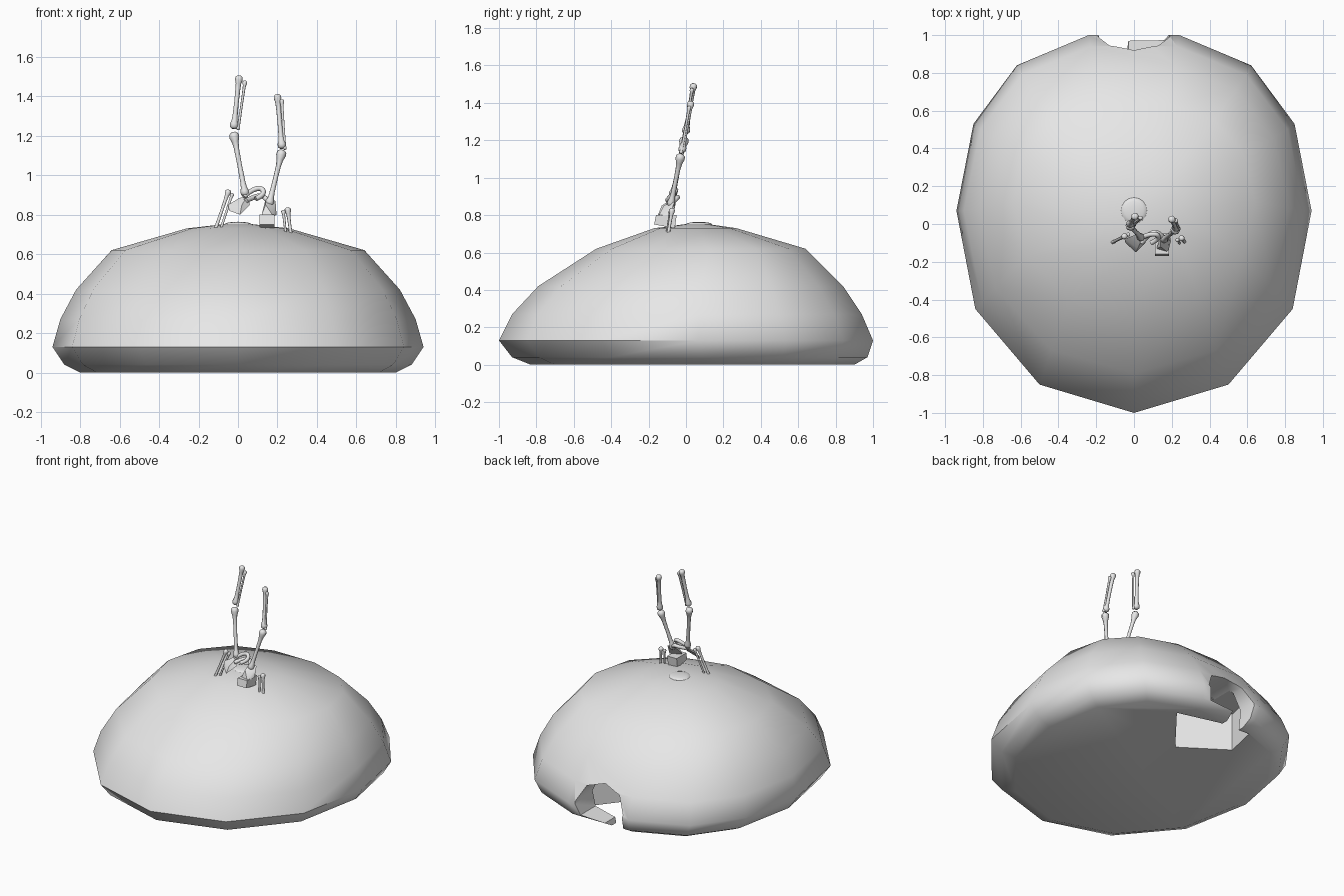
import bpy
import bmesh
import math
from mathutils import Vector, Matrix

cube = bpy.data.objects.get("Cube")
if cube:
    bpy.data.objects.remove(cube, do_unlink=True)

grey = bpy.data.materials.new("plain_grey")
grey.use_nodes = True
grey.diffuse_color = (0.8, 0.8, 0.8, 1)
grey.node_tree.nodes["Principled BSDF"].inputs["Base Color"].default_value = (0.8, 0.8, 0.8, 1)


def finish(name, bm, angle=50):
    """Turn a bmesh into a smooth shaded grey object."""
    bmesh.ops.recalc_face_normals(bm, faces=bm.faces)
    mesh = bpy.data.meshes.new(name)
    bm.to_mesh(mesh)
    bm.free()
    mesh.materials.append(grey)
    ob = bpy.data.objects.new(name, mesh)
    bpy.context.collection.objects.link(ob)
    smooth(ob, angle)
    return ob


def smooth(ob, angle):
    bpy.ops.object.select_all(action='DESELECT')
    ob.select_set(True)
    bpy.context.view_layer.objects.active = ob
    bpy.ops.object.shade_smooth_by_angle(angle=math.radians(angle))


def loft(bm, rings):
    """Bridge successive vertex loops into a closed body."""
    loops = [[bm.verts.new(p) for p in ring] for ring in rings]
    n = len(loops[0])
    for lo, hi in zip(loops, loops[1:]):
        for i in range(n):
            j = (i + 1) % n
            bm.faces.new((lo[i], lo[j], hi[j], hi[i]))
    bm.faces.new(loops[0][::-1])
    return loops[-1]


def prism(name, outline, axis, start, end):
    """Extrude a flat outline along y or z."""
    def place(p, d):
        return (p[0], d, p[1]) if axis == 'Y' else (p[0], p[1], d)
    bm = bmesh.new()
    bm.faces.new(loft(bm, [[place(p, d) for p in outline] for d in (start, end)]))
    return finish(name, bm)


def cut(ob, cutter):
    cutter.hide_render = True
    mod = ob.modifiers.new("cut", 'BOOLEAN')
    mod.operation = 'DIFFERENCE'
    mod.solver = 'EXACT'
    mod.object = cutter
    bpy.context.view_layer.objects.active = ob
    bpy.ops.object.modifier_apply(modifier=mod.name)
    bpy.data.objects.remove(cutter, do_unlink=True)


# Mound: thirteen-sided outline stacked in rings that lean to the back
half = [(.5, -.85), (.84, -.45), (.94, .07), (.85, .53), (.62, .84), (.24, 1)]
outline = [(0, -1)] + half + [(-x, y) for x, y in reversed(half)]
levels = [  # height, half width, front, back
    (0, .80, -.83, .90), (.04, .88, -.93, .97), (.13, .94, -1, 1),
    (.27, .90, -.93, .94), (.42, .82, -.79, .84), (.62, .64, -.48, .64),
    (.73, .26, -.17, .27)]
rings = []
for z, w, front, back in levels:
    mid, depth = (front + back) / 2, (back - front) / 2
    rings.append([(x * w / .94, mid + y * depth, z) for x, y in outline])
bm = bmesh.new()
top = loft(bm, rings)
apex = bm.verts.new((0, .06, .76))
for i in range(len(top)):
    bm.faces.new((top[i], top[(i + 1) % len(top)], apex))
mound = finish("mound", bm)

# Burrow: arched doorway at the back and a jagged opening in the floor
arch = [(.16, .05), (.19, .15), (.13, .26), (0, .3), (-.13, .26),
        (-.19, .15), (-.17, -.05), (-.05, -.05), (-.03, .04)]
cut(mound, prism("doorway_cutter", arch, 'Y', .7, 1.2))
floor = [(.28, .77), (0, .42), (-.31, .63), (-.26, .86), (-.02, .85)]
cut(mound, prism("cavity_cutter", floor, 'Z', -.05, .27))
smooth(mound, 50)

# Buried skull just showing at the top
bm = bmesh.new()
bmesh.ops.create_uvsphere(bm, u_segments=16, v_segments=8, radius=.07,
                          matrix=Matrix.Translation((0, .07, .75)) @ Matrix.Diagonal((1, 1, .2, 1)))
finish("skull_cap", bm)


def bone(name, a, b, shaft, end_a, end_b):
    """Lathed bone with swollen ends from a to b."""
    a, b = Vector(a), Vector(b)
    length = (b - a).length
    turn = (b - a).to_track_quat('Z', 'Y')
    ra, rb = end_a / length, end_b / length
    profile = [(-ra * .7, end_a * .5), (-ra * .3, end_a * .95), (ra * .4, end_a), (ra * 1.3, end_a * .7),
               (ra * 2.6, shaft), (.5, shaft * .9), (1 - rb * 2.6, shaft),
               (1 - rb * 1.3, end_b * .7), (1 - rb * .4, end_b), (1 + rb * .3, end_b * .95), (1 + rb * .7, end_b * .5)]
    loops = []
    for t, r in profile:
        loops.append([a + turn @ Vector((r * math.cos(k * math.tau / 8), r * math.sin(k * math.tau / 8),
                                         t * length)) for k in range(8)])
    bm = bmesh.new()
    bm.faces.new(loft(bm, loops))
    return finish(name, bm, 60)


# Legs pointing up: thigh, knee, paired shin bones
legs = {
    "right": ((.035, -.07, .91), (-.02, -.01, 1.20), (-.02, 0, 1.25), (.005, .04, 1.49), .03),
    "left": ((.16, -.08, .86), (.22, -.03, 1.11), (.222, -.02, 1.15), (.2, .025, 1.395), .022)}
for side, (hip, knee, shin, ankle, gap) in legs.items():
    bone(side + "_thigh", hip, knee, .013, .022, .025)
    bone(side + "_shin", shin, ankle, .013, .022, .02)
    off = Vector((gap, -.008, -.02))
    bone(side + "_calf_bone", Vector(shin) + off * .7, Vector(ankle) + off, .007, .01, .012)

# Forearms leaning out of the mound: paired bones
arms = {"right": ((-.12, -.10, .71), (-.05, -.065, .915), (.022, .01, -.015)),
        "left": ((.272, -.10, .67), (.252, -.075, .825), (-.025, -.01, -.01))}
for side, (low, high, off) in arms.items():
    bone(side + "_forearm", low, high, .009, .014, .016)
    bone(side + "_forearm_thin", Vector(low) + Vector(off), Vector(high) + Vector(off) * .9, .007, .01, .011)


def hull(name, points):
    bm = bmesh.new()
    for p in points:
        bm.verts.new(p)
    bmesh.ops.convex_hull(bm, input=bm.verts)
    return finish(name, bm)


# Pelvis: two hip blades, a ring between them and the tail bone
hull("right_hip_blade", [(-.05, -.08, .85), (0, -.06, .88), (.05, -.06, .90), (.06, -.10, .85),
                         (.01, -.15, .80), (-.045, -.10, .82), (.02, -.13, .85)])
hull("left_hip_blade", [(.14, -.06, .88), (.19, -.06, .87), (.195, -.09, .80), (.12, -.13, .80),
                        (.14, -.12, .85), (.18, -.15, .79)])
hull("hip_block", [(x, y, z) for x in (.11, .185) for y, z in
                   ((-.16, .80), (-.17, .75), (-.06, .73), (-.05, .80))])


def rod(name, points, radius):
    """Round rod along a smooth path."""
    curve = bpy.data.curves.new(name, 'CURVE')
    curve.dimensions = '3D'
    curve.bevel_depth = radius
    curve.bevel_resolution = 2
    curve.use_fill_caps = True
    spline = curve.splines.new('NURBS')
    spline.points.add(len(points) - 1)
    for sp, p in zip(spline.points, points):
        sp.co = (*p, 1)
    spline.use_endpoint_u = True
    spline.order_u = 3
    curve.materials.append(grey)
    ob = bpy.data.objects.new(name, curve)
    bpy.context.collection.objects.link(ob)


rod("pelvis_front_arch", [(.03, -.08, .89), (.06, -.06, .92), (.12, -.05, .94), (.135, -.08, .90), (.09, -.10, .88)], .013)
rod("pelvis_back_arch", [(.04, -.10, .87), (.08, -.05, .89), (.13, -.04, .90), (.16, -.08, .86)], .013)
